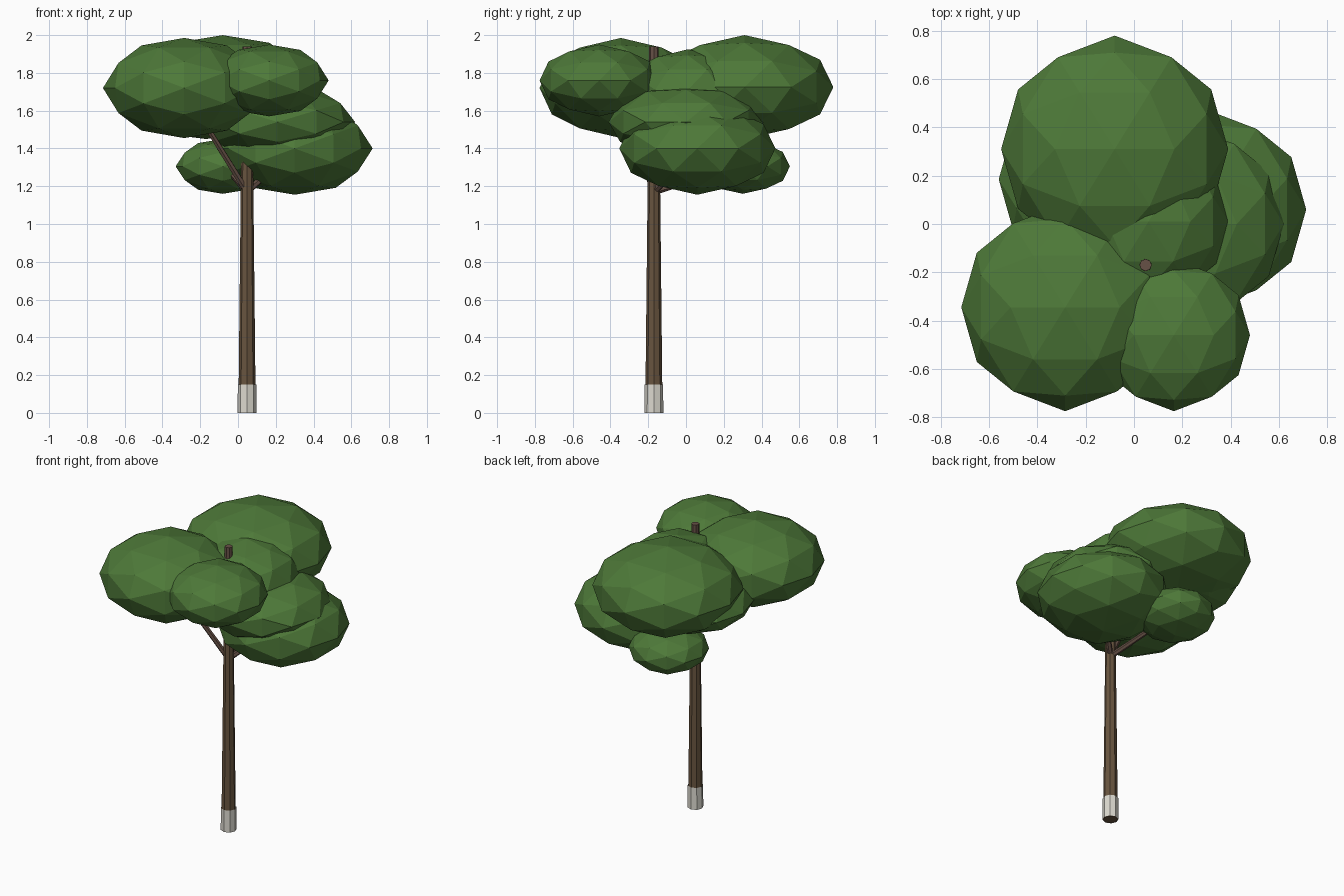
import bpy
import bmesh
import math
from mathutils import Vector

if "Cube" in bpy.data.objects:
    bpy.data.objects.remove(bpy.data.objects["Cube"], do_unlink=True)


def material(name, rgb):
    mat = bpy.data.materials.new(name)
    mat.use_nodes = True
    colour = (*rgb, 1.0)
    mat.diffuse_color = colour
    mat.node_tree.nodes["Principled BSDF"].inputs["Base Color"].default_value = colour
    return mat


LEAF = material("leaf green", (0.075, 0.19, 0.04))
BARK = material("bark brown", (0.14, 0.09, 0.05))
TWIG = material("branch brown", (0.135, 0.083, 0.062))
PAINT = material("whitewash", (0.72, 0.70, 0.63))


def finish(name, bm, mat):
    bmesh.ops.recalc_face_normals(bm, faces=bm.faces[:])
    mesh = bpy.data.meshes.new(name)
    bm.to_mesh(mesh)
    bm.free()
    mesh.materials.append(mat)
    obj = bpy.data.objects.new(name, mesh)
    bpy.context.collection.objects.link(obj)
    return obj


def limb(name, start, end, r1, r2, mat, sides=8, caps=True):
    """Tapered faceted cylinder between two points."""
    start, end = Vector(start), Vector(end)
    axis = end - start
    bm = bmesh.new()
    bmesh.ops.create_cone(bm, cap_ends=caps, segments=sides,
                          radius1=r1, radius2=r2, depth=axis.length)
    obj = finish(name, bm, mat)
    obj.location = (start + end) / 2
    spin = Vector((0, 0, 1)).rotation_difference(axis)
    obj.rotation_euler = spin.to_euler()
    return obj


def leaf_clump(name, centre, radius, height):
    """Flattened faceted ball, its twofold axes along x, y and z."""
    g = (1 + math.sqrt(5)) / 2
    bm = bmesh.new()
    for a in (-1, 1):
        for b in (-g, g):
            for co in ((a, 0, b), (0, b, a), (b, a, 0)):
                bm.verts.new(co)
    bmesh.ops.convex_hull(bm, input=bm.verts[:])
    bmesh.ops.subdivide_edges(bm, edges=bm.edges[:], cuts=1, use_grid_fill=True)
    for v in bm.verts:
        v.co.normalize()
        v.co.x *= radius
        v.co.y *= radius
        v.co.z *= height
    obj = finish(name, bm, LEAF)
    obj.location = centre


# Trunk, its upper leader and the painted foot
X, Y = 0.048, -0.17
limb("trunk", (X, Y, 0), (X, Y, 1.5), 0.046, 0.03, BARK)
limb("trunk_leader", (X, Y, 1.5), (X, Y, 1.94), 0.03, 0.025, TWIG)
limb("painted_foot", (X, Y, 0), (X, Y, 0.15), 0.05, 0.049, PAINT, caps=False)

# Branches reaching into the crown
fork = (X, Y, 1.17)
limb("front_branch", fork, (-0.28, -0.34, 1.7), 0.018, 0.014, TWIG, sides=6)
limb("side_branch", fork, (0.3, 0.06, 1.4), 0.018, 0.014, TWIG, sides=6)
limb("back_branch", fork, (-0.08, 0.3, 1.32), 0.018, 0.014, TWIG, sides=6)

# Crown: centre, horizontal radius, half height
clumps = {
    "back_clump": ((-0.08, 0.31, 1.725), 0.47, 0.275),
    "front_right_clump": ((-0.285, -0.345, 1.72), 0.43, 0.265),
    "front_left_clump": ((0.165, -0.46, 1.76), 0.315, 0.19),
    "top_clump": ((0.06, 0.01, 1.71), 0.33, 0.215),
    "middle_clump": ((0.21, 0, 1.54), 0.41, 0.2),
    "low_left_clump": ((0.3, 0.06, 1.4), 0.413, 0.245),
    "low_back_clump": ((-0.08, 0.3, 1.305), 0.25, 0.145),
    "back_right_clump": ((-0.17, 0.185, 1.62), 0.39, 0.17),
}
for clump, (centre, radius, height) in clumps.items():
    leaf_clump(clump, centre, radius, height)
